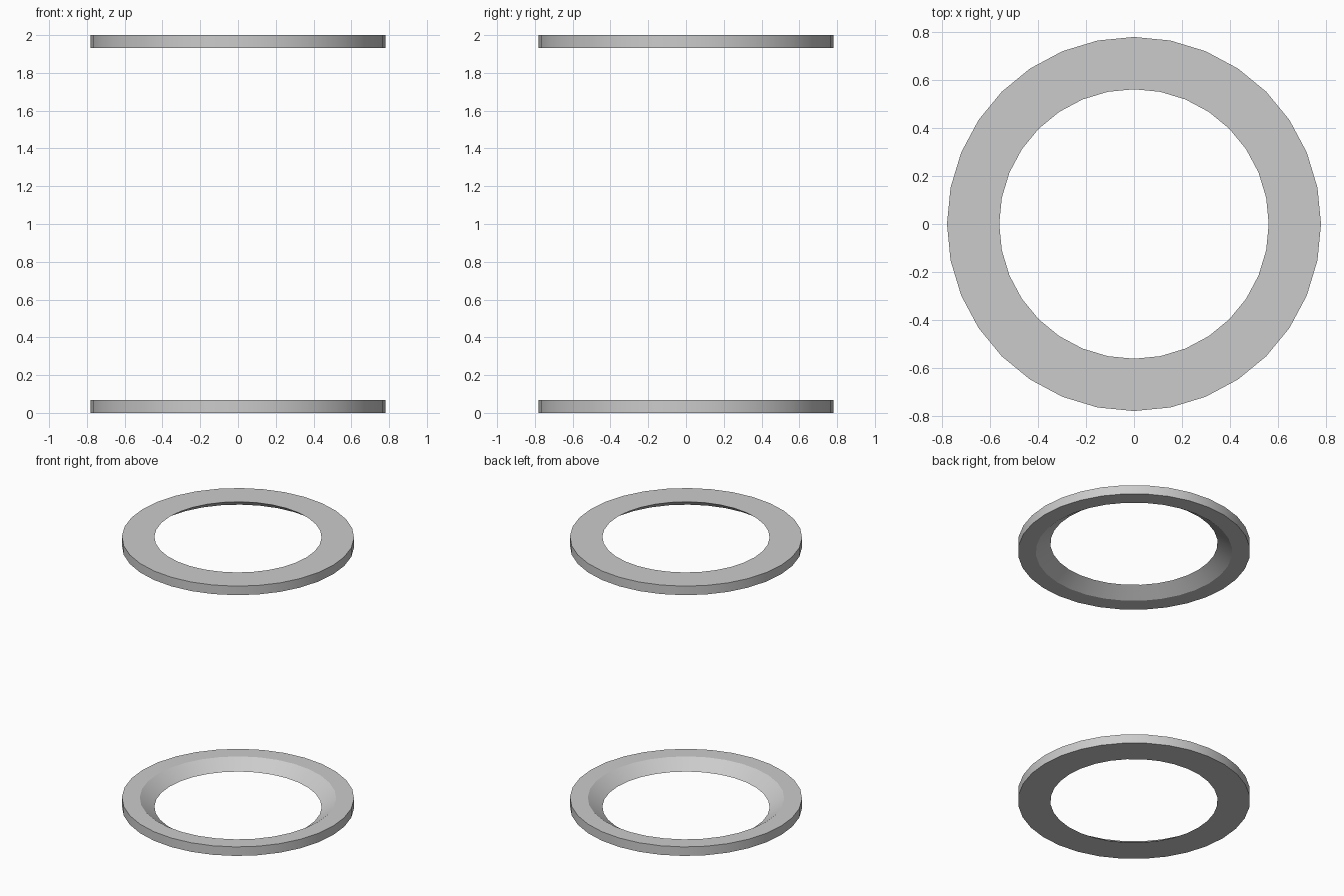
import bpy, bmesh, math

if "Cube" in bpy.data.objects:
    bpy.data.objects.remove(bpy.data.objects["Cube"])

SIDES = 32
R_OUT, R_IN, R_CHAMFER = 0.78, 0.562, 0.66
THICK, HEIGHT = 0.067, 2.0


def make_ring(name, z_flat, direction):
    """Lathed ring: flat side at z_flat, bore flaring open along direction."""
    z_flare = z_flat + direction * THICK
    profile = [(R_IN, z_flat), (R_OUT, z_flat), (R_OUT, z_flare), (R_CHAMFER, z_flare)]
    bm = bmesh.new()
    loops = []
    for i in range(SIDES):
        a = 2 * math.pi * i / SIDES
        loops.append([bm.verts.new((r * math.cos(a), r * math.sin(a), z)) for r, z in profile])
    n = len(profile)
    for i in range(SIDES):
        p, q = loops[i], loops[(i + 1) % SIDES]
        for j in range(n):
            k = (j + 1) % n
            bm.faces.new((p[j], q[j], q[k], p[k]))
    bmesh.ops.recalc_face_normals(bm, faces=bm.faces)
    mesh = bpy.data.meshes.new(name)
    bm.to_mesh(mesh)
    bm.free()
    obj = bpy.data.objects.new(name, mesh)
    bpy.context.collection.objects.link(obj)
    bpy.ops.object.select_all(action='DESELECT')
    obj.select_set(True)
    bpy.context.view_layer.objects.active = obj
    bpy.ops.object.shade_smooth_by_angle(angle=math.radians(25))
    return obj


# Two identical rings, chamfered sides facing each other
make_ring("bottom_ring", 0.0, 1)
make_ring("top_ring", HEIGHT, -1)
